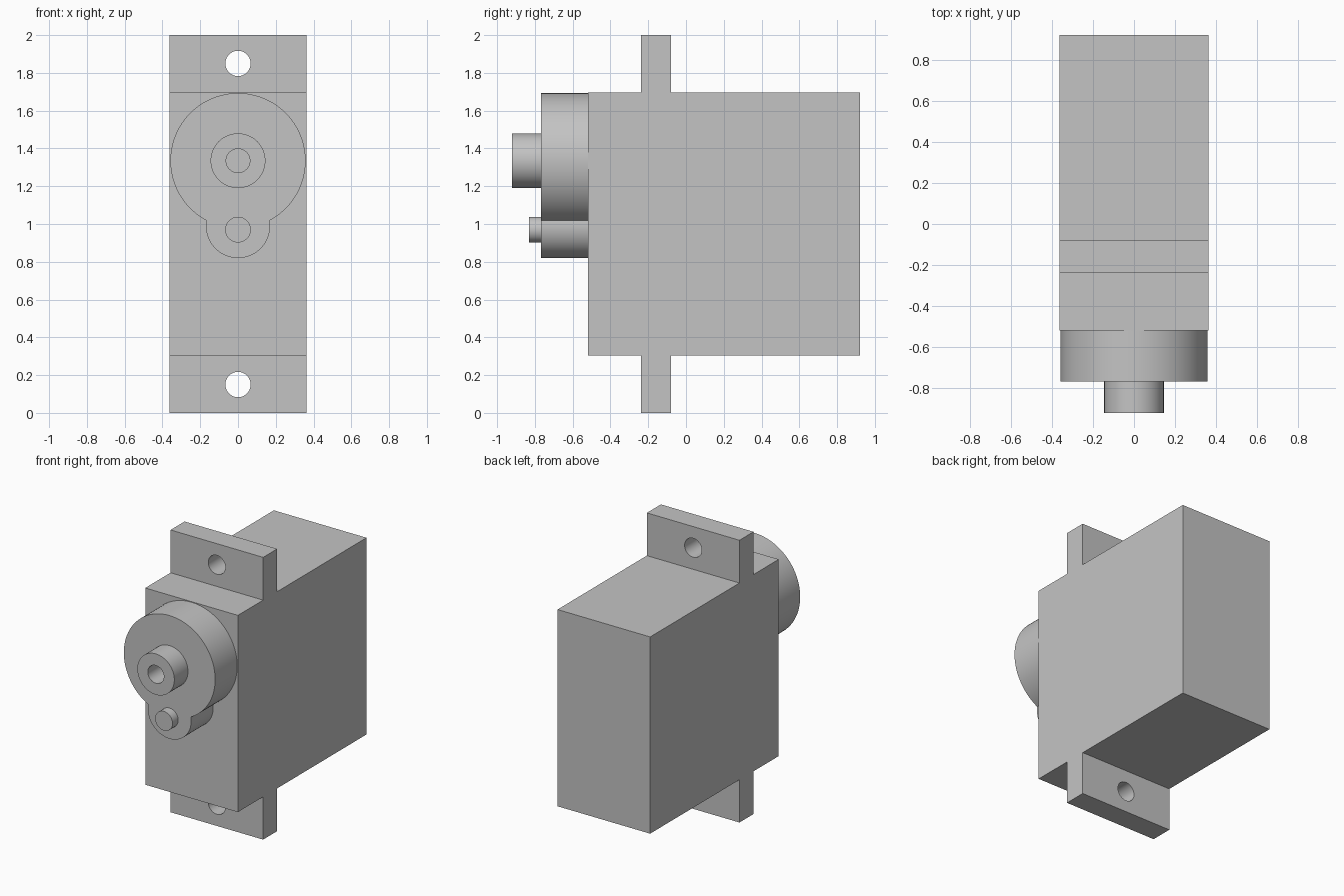
import bpy, bmesh, math
from mathutils import Vector

cube = bpy.data.objects.get("Cube")
if cube:
    bpy.data.objects.remove(cube, do_unlink=True)

grey = bpy.data.materials.new("plain grey")
grey.use_nodes = True
grey.diffuse_color = (0.55, 0.55, 0.55, 1)
grey.node_tree.nodes["Principled BSDF"].inputs["Base Color"].default_value = (0.55, 0.55, 0.55, 1)


def prism(name, points, travel):
    """Extrude a closed outline of 3D points along a vector."""
    bm = bmesh.new()
    face = bm.faces.new([bm.verts.new(p) for p in points])
    ext = bmesh.ops.extrude_face_region(bm, geom=[face])
    moved = [v for v in ext["geom"] if isinstance(v, bmesh.types.BMVert)]
    bmesh.ops.translate(bm, verts=moved, vec=Vector(travel))
    bmesh.ops.recalc_face_normals(bm, faces=bm.faces)
    mesh = bpy.data.meshes.new(name)
    bm.to_mesh(mesh)
    bm.free()
    mesh.materials.append(grey)
    obj = bpy.data.objects.new(name, mesh)
    bpy.context.collection.objects.link(obj)
    return obj


def arc(z, r, y, start, end, steps):
    """Points on an arc in the xz plane; angles run from +x towards +z."""
    angles = [start + (end - start) * i / steps for i in range(steps + 1)]
    return [(r * math.cos(a), y, z + r * math.sin(a)) for a in angles]


def cylinder(name, z, r, y0, y1, sides=64):
    return prism(name, arc(z, r, y0, 0, math.tau, sides)[:-1], (0, y1 - y0, 0))


def cut(obj, cutter):
    mod = obj.modifiers.new("hole", "BOOLEAN")
    mod.operation, mod.solver, mod.object = "DIFFERENCE", "EXACT", cutter
    bpy.context.view_layer.objects.active = obj
    bpy.ops.object.modifier_apply(modifier=mod.name)
    bpy.data.objects.remove(cutter, do_unlink=True)


def smooth(obj):
    bpy.ops.object.select_all(action="DESELECT")
    obj.select_set(True)
    bpy.context.view_layer.objects.active = obj
    bpy.ops.object.shade_smooth_by_angle(angle=math.radians(30))


# Case with mounting tabs: upper half of the side outline, mirrored about z = 1
half_width, front, back = 0.363, -0.52, 0.92
tab_front, tab_back, case_top = -0.237, -0.08, 1.697
upper = [(front, case_top), (tab_front, case_top), (tab_front, 2),
         (tab_back, 2), (tab_back, case_top), (back, case_top)]
outline = upper + [(y, 2 - z) for y, z in reversed(upper)]
case = prism("case_with_tabs", [(-half_width, y, z) for y, z in outline],
             (2 * half_width, 0, 0))
for z in (0.15, 1.85):
    cut(case, cylinder("hole_cutter", z, 0.067, -0.3, 0))

# Gear housing: large and small round lobes joined in one outline
big_z, big_r, small_z, small_r, face_y = 1.335, 0.358, 0.99, 0.17, -0.767
gap = big_z - small_z
rise = (gap ** 2 + small_r ** 2 - big_r ** 2) / (2 * gap)
meet = math.asin(rise / small_r)
drop = math.asin((gap - rise) / big_r)
lobes = (arc(big_z, big_r, face_y, -drop, math.pi + drop, 80)
         + arc(small_z, small_r, face_y, math.pi - meet, math.tau + meet, 40)[1:-1])
housing = prism("gear_housing", lobes, (0, front - face_y, 0))

# Output shaft with a blind bore, and the small gear pin
shaft = cylinder("output_shaft", big_z, 0.145, -0.92, face_y)
cut(shaft, cylinder("bore_cutter", big_z, 0.063, -1, -0.7, 48))
pin = cylinder("gear_pin", 0.97, 0.068, -0.83, face_y, 48)

for part in (case, housing, shaft, pin):
    smooth(part)
